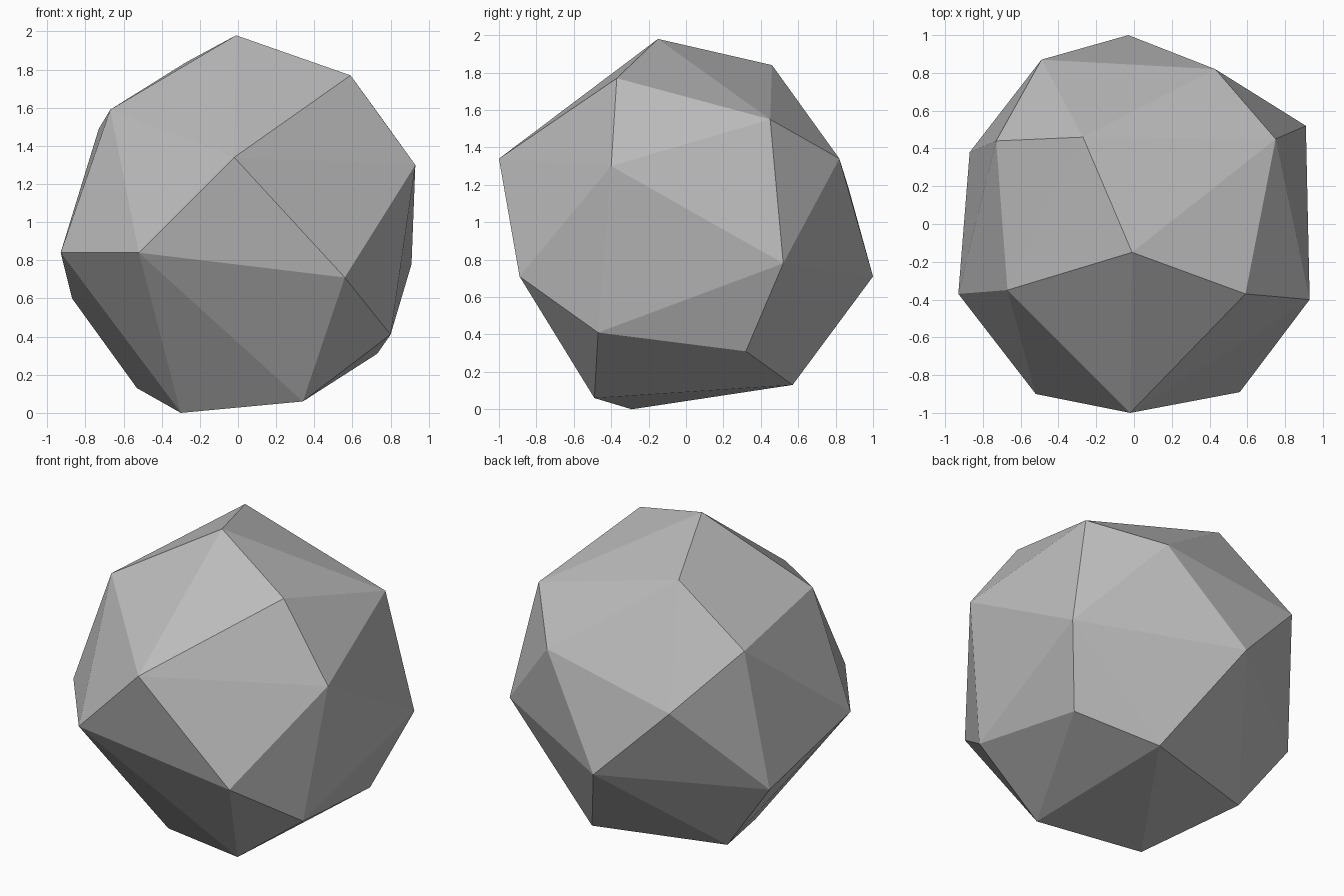
import bpy
import bmesh
from mathutils import Vector

# Remove the default cube only
default_cube = bpy.data.objects.get("Cube")
if default_cube is not None:
    bpy.data.objects.remove(default_cube, do_unlink=True)


def make_material(name, colour):
    """One flat colour, shown in the viewport and in a render."""
    material = bpy.data.materials.new(name)
    material.use_nodes = True
    material.diffuse_color = colour
    shader = next(n for n in material.node_tree.nodes if n.type == "BSDF_PRINCIPLED")
    shader.inputs["Base Color"].default_value = colour
    shader.inputs["Roughness"].default_value = 0.8
    return material


def make_hull(name, rings, material):
    """Wrap a faceted skin around the corner points."""
    mesh = bpy.data.meshes.new(name)
    bm = bmesh.new()
    for ring in rings:
        for corner in ring:
            bm.verts.new(Vector(corner))
    result = bmesh.ops.convex_hull(bm, input=bm.verts[:], use_existing_faces=False)
    spare = {g for g in result["geom_interior"] + result["geom_unused"]
             if isinstance(g, bmesh.types.BMVert)}
    bmesh.ops.delete(bm, geom=list(spare), context="VERTS")
    bmesh.ops.recalc_face_normals(bm, faces=bm.faces[:])
    for face in bm.faces:
        face.smooth = False
    bm.to_mesh(mesh)
    bm.free()
    mesh.materials.append(material)
    rock = bpy.data.objects.new(name, mesh)
    bpy.context.scene.collection.objects.link(rock)
    return rock


# Corners of the boulder, from the crown down to the base
crown = [(-.01, -.15, 1.98), (.59, -.37, 1.77), (-.67, -.35, 1.59),
         (-.27, .46, 1.84), (.75, .45, 1.55), (-.73, .44, 1.49)]
upper_belt = [(-.02, -1, 1.34), (.93, -.4, 1.3), (.43, .82, 1.34), (-.49, .87, 1.18)]
lower_belt = [(-.93, -.37, .84), (-.52, -.9, .84), (.56, -.89, .71),
              (.91, .52, .78), (-.03, 1, .71), (-.87, .38, .6)]
base = [(.8, -.47, .41), (.73, .32, .31), (.34, -.49, .06),
        (-.3, -.29, 0), (-.53, .33, .13), (.28, .57, .13)]

stone_grey = make_material("stone grey", (.5, .5, .5, 1))
make_hull("boulder", [crown, upper_belt, lower_belt, base], stone_grey)
